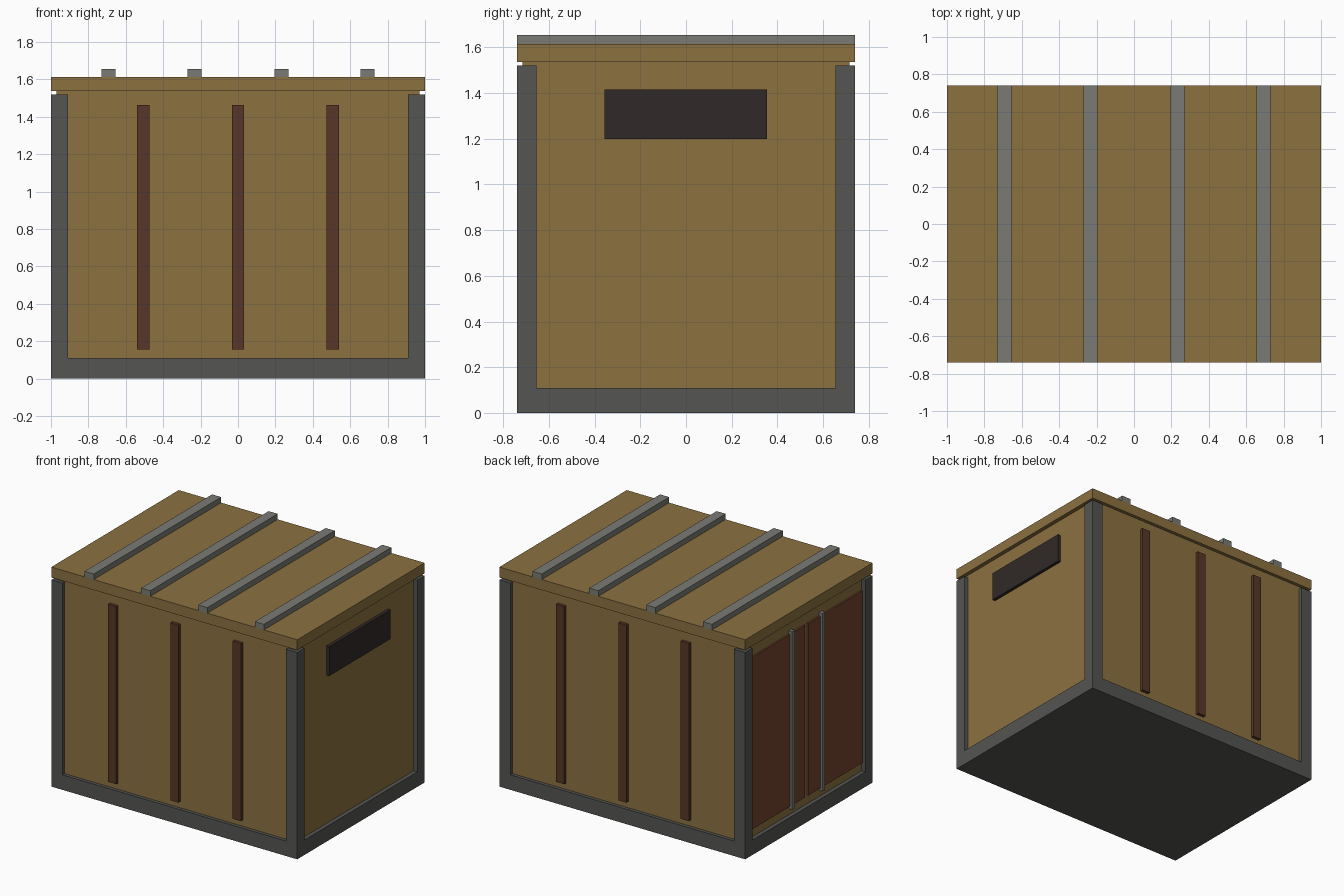
import bpy, bmesh
from mathutils import Matrix, Vector

if "Cube" in bpy.data.objects:
    bpy.data.objects.remove(bpy.data.objects["Cube"])


def mat(name, r, g, b):
    m = bpy.data.materials.new(name)
    m.diffuse_color = (r, g, b, 1)
    m.use_nodes = True
    m.node_tree.nodes["Principled BSDF"].inputs["Base Color"].default_value = m.diffuse_color
    return m


TAN = mat("tan_panel", 0.26, 0.165, 0.051)
DARK = mat("dark_frame", 0.089, 0.089, 0.085)
GREY = mat("grey_metal", 0.195, 0.198, 0.178)
BROWN = mat("brown_slat", 0.098, 0.037, 0.021)
RUST = mat("rust_door", 0.175, 0.055, 0.026)
BLACK = mat("vent_black", 0.03, 0.023, 0.021)


def box(name, x, y, z, material):
    """Box from (min, max) ranges on each axis."""
    lo, hi = zip(x, y, z)
    size = Vector(hi) - Vector(lo)
    mid = (Vector(hi) + Vector(lo)) / 2
    bm = bmesh.new()
    bmesh.ops.create_cube(bm, size=1, matrix=Matrix.Translation(mid) @ Matrix.Diagonal((*size, 1)))
    me = bpy.data.meshes.new(name)
    bm.to_mesh(me)
    bm.free()
    me.materials.append(material)
    ob = bpy.data.objects.new(name, me)
    bpy.context.collection.objects.link(ob)
    return ob


def span(s, a, b):
    """Range a..b mirrored to side s."""
    return tuple(sorted((s * a, s * b)))


# Main body, floor slab and roof
box("body", (-0.97, 0.97), (-0.715, 0.715), (0.05, 1.56), TAN)
box("base", (-1, 1), (-0.74, 0.74), (0, 0.11), DARK)
box("roof", (-1, 1), (-0.74, 0.74), (1.537, 1.614), TAN)

# Corner posts
for sx, ex in ((-1, "left"), (1, "right")):
    for sy, ey in ((-1, "front"), (1, "back")):
        box(f"post_{ey}_{ex}", span(sx, 0.91, 1), span(sy, 0.655, 0.74), (0.11, 1.52), DARK)

# Roof ribs
for i, cx in enumerate((-0.692, -0.232, 0.232, 0.692)):
    box(f"roof_rib_{i + 1}", (cx - 0.037, cx + 0.037), (-0.74, 0.74), (1.605, 1.655), GREY)

# Vertical slats on front and back walls
for sy, ey in ((-1, "front"), (1, "back")):
    for i, cx in enumerate((-0.507, 0, 0.507)):
        box(f"{ey}_slat_{i + 1}", (cx - 0.033, cx + 0.033), span(sy, 0.70, 0.738), (0.157, 1.463), BROWN)

# Vent on the right wall
box("vent", (0.95, 0.993), (-0.357, 0.355), (1.20, 1.415), BLACK)

# Double door with locking rods on the left wall
for sy, ey in ((-1, "front"), (1, "back")):
    box(f"door_{ey}", (-0.982, -0.95), span(sy, 0.018, 0.65), (0.175, 1.44), RUST)
    box(f"door_rod_{ey}", (-0.998, -0.96), span(sy, 0.16, 0.192), (0.155, 1.463), GREY)
